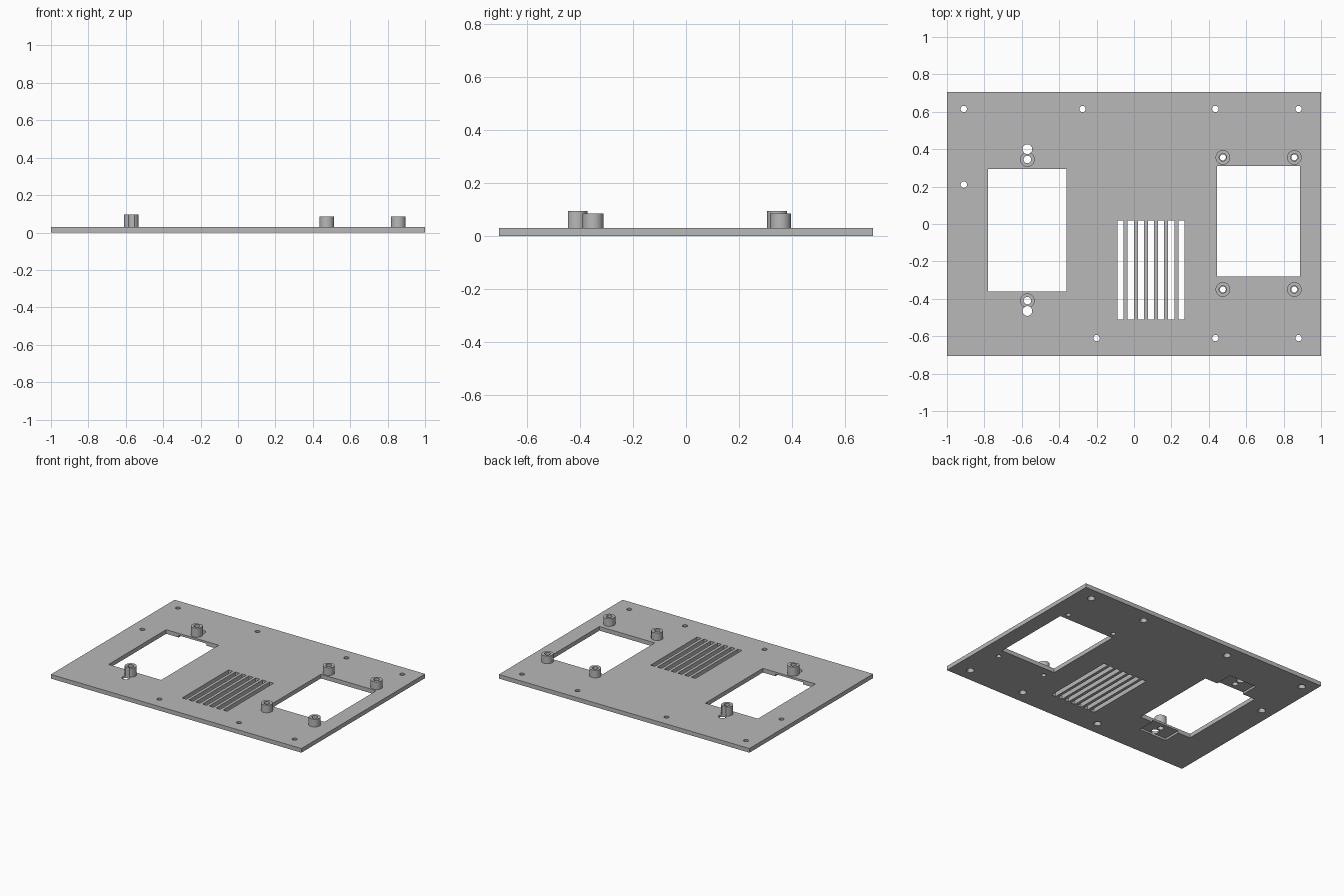
import bpy, bmesh, math
from mathutils import Matrix

if "Cube" in bpy.data.objects:
    bpy.data.objects.remove(bpy.data.objects["Cube"])

T = 0.03            # panel thickness
E = 0.01            # overshoot for cutters

grey = bpy.data.materials.new("grey plastic")
grey.diffuse_color = (0.48, 0.48, 0.48, 1)
grey.use_nodes = True
grey.node_tree.nodes["Principled BSDF"].inputs["Base Color"].default_value = grey.diffuse_color


def new_object(name, bm):
    mesh = bpy.data.meshes.new(name)
    bm.to_mesh(mesh)
    bm.free()
    ob = bpy.data.objects.new(name, mesh)
    bpy.context.collection.objects.link(ob)
    mesh.materials.append(grey)
    return ob


def box(name, x0, x1, y0, y1, z0, z1):
    bm = bmesh.new()
    m = Matrix.Translation(((x0 + x1) / 2, (y0 + y1) / 2, (z0 + z1) / 2))
    m = m @ Matrix.Diagonal((x1 - x0, y1 - y0, z1 - z0, 1))
    bmesh.ops.create_cube(bm, size=1, matrix=m)
    return new_object(name, bm)


def cone(name, x, y, z0, z1, r0, r1=None):
    bm = bmesh.new()
    bmesh.ops.create_cone(bm, cap_ends=True, segments=32, radius1=r0,
                          radius2=r0 if r1 is None else r1, depth=z1 - z0,
                          matrix=Matrix.Translation((x, y, (z0 + z1) / 2)))
    return new_object(name, bm)


def combine(target, tool, op):
    """Apply a boolean and discard the tool."""
    tool.hide_render = True
    bpy.context.view_layer.objects.active = target
    mod = target.modifiers.new(op, 'BOOLEAN')
    mod.operation, mod.solver, mod.object = op, 'EXACT', tool
    bpy.ops.object.modifier_apply(modifier=mod.name)
    bpy.data.objects.remove(tool)


def cut(tool):
    combine(panel, tool, 'DIFFERENCE')


panel = box("mounting_panel", -1, 1, -0.705, 0.705, 0, T)

# standoff posts: x, y, top height
right_posts = [(x, y, 0.085) for x in (0.475, 0.857) for y in (-0.35, 0.356)]
left_posts = [(-0.57, 0.345, 0.095), (-0.57, -0.41, 0.095)]
for x, y, top in right_posts + left_posts:
    combine(panel, cone("post", x, y, T / 2, top, 0.039), 'UNION')

# large windows
cut(box("left_window", -0.78, -0.36, -0.362, 0.295, -E, T + E))
cut(box("right_window", 0.445, 0.887, -0.28, 0.31, -E, T + E))

# ventilation slots
for i in range(7):
    x = -0.072 + i * 0.0543
    cut(box("vent_slot", x - 0.0165, x + 0.0165, -0.511, 0.018, -E, T + E))

# underside pockets opening into the left window
cut(box("back_pocket", -0.68, -0.46, 0.28, 0.425, -E, 0.015))
cut(box("front_pocket", -0.68, -0.46, -0.49, -0.35, -E, 0.015))

# relief holes that bite into the left posts
for y in (0.4, -0.465):
    cut(cone("relief_hole", -0.57, y, -E, 0.12, 0.026))

# post bores, narrower through the panel on the right side
for x, y, top in left_posts:
    cut(cone("bore", x, y, -E, top + E, 0.02))
for x, y, top in right_posts:
    cut(cone("bore", x, y, T, top + E, 0.02))
    cut(cone("pilot_hole", x, y, -E, T + E, 0.016))

# screw holes, countersunk from below
screws = [(-0.91, 0.615), (-0.275, 0.615), (0.435, 0.615), (0.88, 0.615),
          (-0.91, 0.21), (-0.2, -0.61), (0.435, -0.61), (0.88, -0.61)]
for x, y in screws:
    cut(cone("screw_hole", x, y, -E, T + E, 0.017))
    cut(cone("countersink", x, y, -0.005, 0.02, 0.028, 0.017))

# smooth round walls, crisp edges
bpy.ops.object.select_all(action='DESELECT')
panel.select_set(True)
bpy.context.view_layer.objects.active = panel
bpy.ops.object.shade_smooth_by_angle(angle=math.radians(30))
